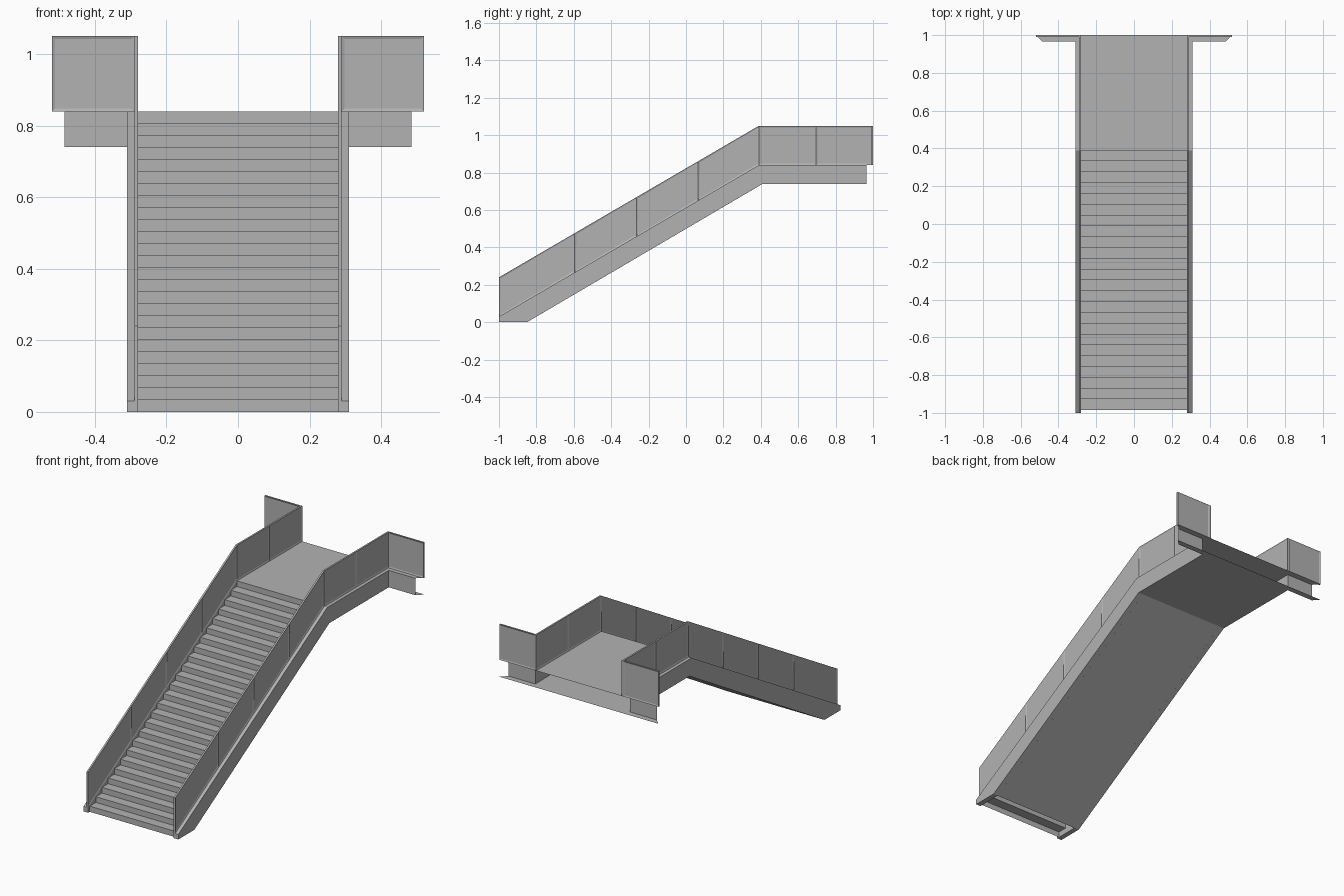
import bpy
import bmesh
from mathutils import Vector

cube = bpy.data.objects.get("Cube")
if cube:
    bpy.data.objects.remove(cube, do_unlink=True)

# One plain grey for everything
grey = bpy.data.materials.new("grey metal")
grey.use_nodes = True
grey.diffuse_color = (0.45, 0.45, 0.45, 1)
grey.node_tree.nodes["Principled BSDF"].inputs["Base Color"].default_value = grey.diffuse_color

INNER, OUTER, WING = 0.28, 0.31, 0.52      # half widths
OFFSET = OUTER - INNER + 0.005             # depth of the channel at the wings
WEB_Y, WEB_X = 1 - OFFSET, WING - OFFSET
DECK, BELLY, TOP = 0.84, 0.74, 1.05        # heights
FOOT, BEND = 0.03, 0.39                    # stringer height at the foot, top of flight
STEPS = 25


def finish(name, bm):
    """Turn a half model into a mirrored object."""
    bmesh.ops.remove_doubles(bm, verts=bm.verts, dist=0.0001)
    mesh = bpy.data.meshes.new(name)
    bm.to_mesh(mesh)
    bm.free()
    mesh.materials.append(grey)
    obj = bpy.data.objects.new(name, mesh)
    bpy.context.collection.objects.link(obj)
    mirror = obj.modifiers.new("mirror", "MIRROR")
    mirror.use_axis[0] = True
    return obj


def polygon(bm, points):
    bm.faces.new([bm.verts.new(p) for p in points])


def loft(bm, row_a, row_b):
    for i in range(len(row_a) - 1):
        polygon(bm, (row_a[i], row_b[i], row_b[i + 1], row_a[i + 1]))


def railing(name, columns, place, side):
    """Framed panels between (position, bottom, top) columns, recessed on both sides."""
    bm = bmesh.new()
    rows = []
    for u, low, high in columns:
        corners = ((0, low), (0.01, low), (0.01, high), (0, high))
        rows.append([bm.verts.new(place(u, w, z)) for w, z in corners])
    for a, b in zip(rows, rows[1:]):
        for k in range(4):
            n = (k + 1) % 4
            bm.faces.new((a[k], a[n], b[n], b[k]))
    bm.faces.new(rows[0])
    bm.faces.new(rows[-1][::-1])
    bmesh.ops.recalc_face_normals(bm, faces=bm.faces)
    panels = [f for f in bm.faces if abs(f.normal.dot(side)) > 0.9]
    bmesh.ops.inset_individual(bm, faces=panels, thickness=0.011, depth=-0.003)
    return finish(name, bm)


# Treads, risers and landing
bm = bmesh.new()
start, run, rise = -0.985, (BEND + 0.985) / (STEPS - 1), DECK / STEPS
profile = [(start, 0)]
for i in range(STEPS):
    y, z = start + i * run, (i + 1) * rise
    profile += [(y, z), (y + run if i < STEPS - 1 else 1, z)]
loft(bm, [(0, y, z) for y, z in profile], [(INNER, y, z) for y, z in profile])
finish("steps_and_landing", bm)

# Channel stringer: top ledge, outer web and underside, turning out into the wings
bm = bmesh.new()
ledge_in = [(INNER, -1, FOOT), (INNER, BEND, DECK), (INNER, 1, DECK), (WING, 1, DECK)]
ledge_out = [(OUTER, -1, FOOT), (OUTER, BEND, DECK), (OUTER, WEB_Y, DECK), (WEB_X, WEB_Y, DECK)]
web_low = [(OUTER, -0.85, 0), (OUTER, 0.41, BELLY), (OUTER, WEB_Y, BELLY), (WEB_X, WEB_Y, BELLY)]
centre = [(0, y, z) for x, y, z in web_low[:3]]
loft(bm, ledge_in, ledge_out)
loft(bm, ledge_out, web_low)
loft(bm, web_low[:3], centre)
polygon(bm, (centre[2], (0, 1, BELLY), (WING, 1, BELLY), web_low[3], web_low[2]))
finish("stringer_and_underside", bm)

# Foot closure and inner stringer wall
bm = bmesh.new()
polygon(bm, ((OUTER, -1, 0), (OUTER, -0.85, 0), (OUTER, -1, FOOT)))
polygon(bm, ((INNER, -1, 0), (OUTER, -1, 0), (OUTER, -1, FOOT), (INNER, -1, FOOT)))
polygon(bm, ((INNER, -1, 0), (INNER, -0.85, 0), (OUTER, -0.85, 0), (OUTER, -1, 0)))
polygon(bm, ((INNER, -1, 0), (INNER, -1, FOOT), (INNER, BEND, DECK),
             (INNER, BEND, BELLY - 0.012), (INNER, -0.85, 0)))
finish("stringer_inner_wall", bm)

# Side railings along the flight and the landing
slope = (DECK - FOOT) / (BEND + 1)
columns = []
for y in (-1, -0.595, -0.265, 0.065, BEND, 0.695, 1):
    low = FOOT + slope * (min(y, BEND) + 1)
    columns.append((y, low, low + TOP - DECK))
railing("side_railing", columns, lambda u, w, z: (INNER + w, u, z), Vector((1, 0, 0)))

# Wing railings facing the back
railing("wing_railing", [(INNER + 0.01, DECK, TOP), (WING, DECK, TOP)],
        lambda u, w, z: (u, 1 - w, z), Vector((0, 1, 0)))
